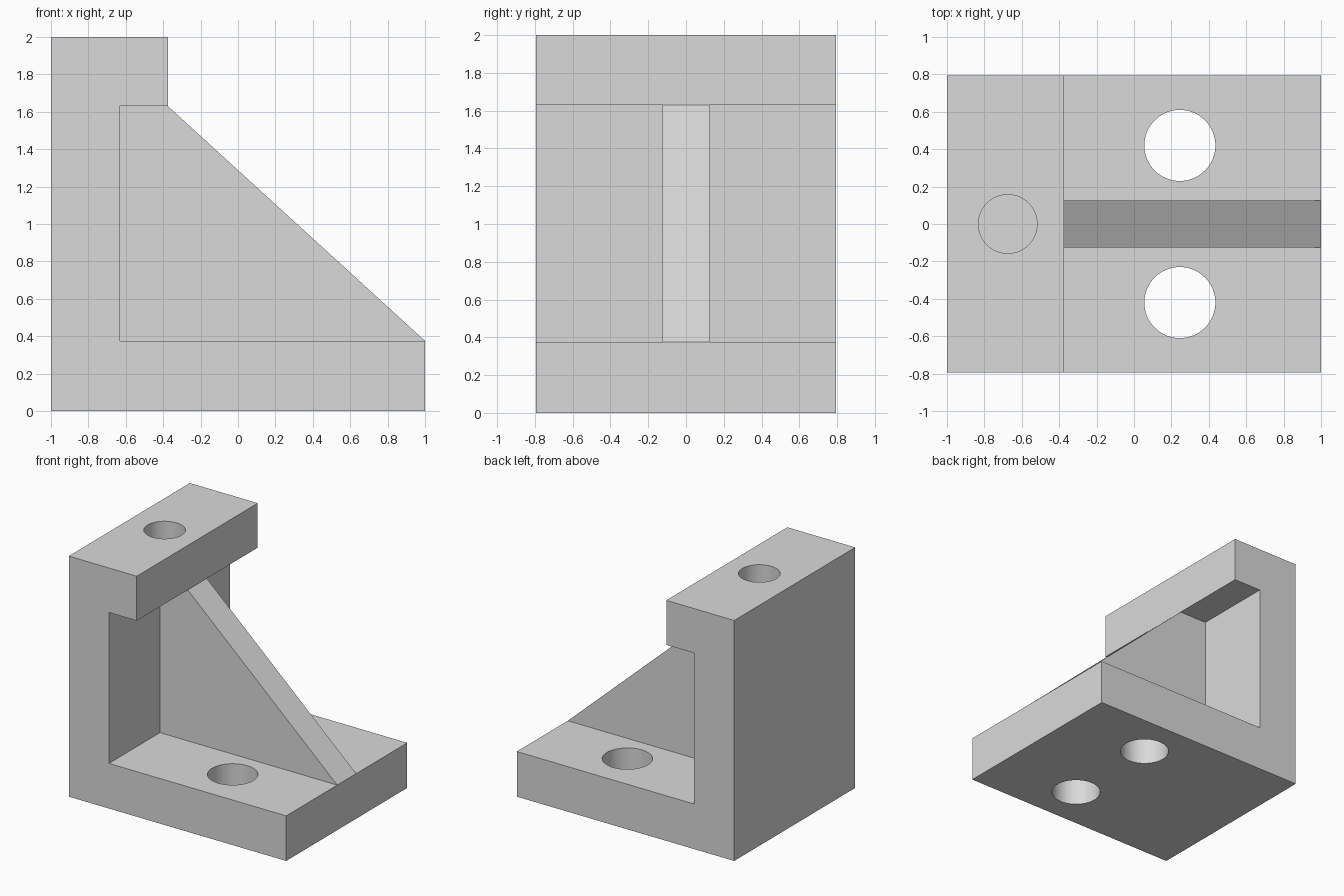
import bpy, bmesh, math

if "Cube" in bpy.data.objects:
    bpy.data.objects.remove(bpy.data.objects["Cube"], do_unlink=True)

GREY = (0.7, 0.7, 0.7, 1)
grey = bpy.data.materials.new("plain grey")
grey.use_nodes = True
grey.diffuse_color = GREY
next(n for n in grey.node_tree.nodes
     if n.type == 'BSDF_PRINCIPLED').inputs["Base Color"].default_value = GREY

HALF_DEPTH = 0.795
INNER_X, LIP_X = -0.63, -0.375
BASE_TOP, LIP_BOTTOM = 0.375, 1.63


def finish(name, bm):
    bmesh.ops.recalc_face_normals(bm, faces=bm.faces)
    mesh = bpy.data.meshes.new(name)
    bm.to_mesh(mesh)
    bm.free()
    mesh.materials.append(grey)
    obj = bpy.data.objects.new(name, mesh)
    bpy.context.collection.objects.link(obj)
    return obj


def extrude_profile(name, profile, half_depth):
    """Extrude an x-z outline symmetrically along y."""
    bm = bmesh.new()
    face = bm.faces.new([bm.verts.new((x, -half_depth, z)) for x, z in profile])
    moved = bmesh.ops.extrude_face_region(bm, geom=[face])["geom"]
    bmesh.ops.translate(bm, vec=(0, 2 * half_depth, 0),
                        verts=[v for v in moved if isinstance(v, bmesh.types.BMVert)])
    return finish(name, bm)


def drill(target, name, x, y, radius, bottom, top):
    """Cut a vertical round hole between two heights."""
    bm = bmesh.new()
    bmesh.ops.create_cone(bm, cap_ends=True, segments=64, radius1=radius,
                          radius2=radius, depth=top - bottom)
    bmesh.ops.translate(bm, vec=(x, y, (top + bottom) / 2), verts=bm.verts)
    cutter = finish(name, bm)
    cutter.hide_render = True
    cutter.hide_set(True)
    cut = target.modifiers.new(name, 'BOOLEAN')
    cut.operation = 'DIFFERENCE'
    cut.solver = 'EXACT'
    cut.object = cutter
    return cutter


# C-shaped body: base plate, back wall and overhanging lip
body = extrude_profile("bracket_body", [
    (-1, 0), (1, 0), (1, BASE_TOP), (INNER_X, BASE_TOP),
    (INNER_X, LIP_BOTTOM), (LIP_X, LIP_BOTTOM), (LIP_X, 2), (-1, 2)], HALF_DEPTH)

# Central sloping rib
extrude_profile("support_rib", [
    (INNER_X, BASE_TOP), (1, BASE_TOP), (LIP_X, LIP_BOTTOM),
    (INNER_X, LIP_BOTTOM)], 0.125)

# Two through holes in the base, one blind hole in the top
cutters = [drill(body, "base_hole_cutter", 0.245, side * 0.42, 0.19, -0.1, 0.5)
           for side in (-1, 1)]
cutters.append(drill(body, "top_hole_cutter", -0.675, 0, 0.157, 1.7, 2.1))

# Apply the cuts, remove the cutters, smooth the hole walls
bpy.context.view_layer.update()
cut_mesh = bpy.data.meshes.new_from_object(
    body.evaluated_get(bpy.context.evaluated_depsgraph_get()))
body.modifiers.clear()
body.data = cut_mesh
for cutter in cutters:
    bpy.data.objects.remove(cutter, do_unlink=True)

bpy.ops.object.select_all(action='DESELECT')
body.select_set(True)
bpy.context.view_layer.objects.active = body
bpy.ops.object.shade_smooth_by_angle(angle=math.radians(30))
